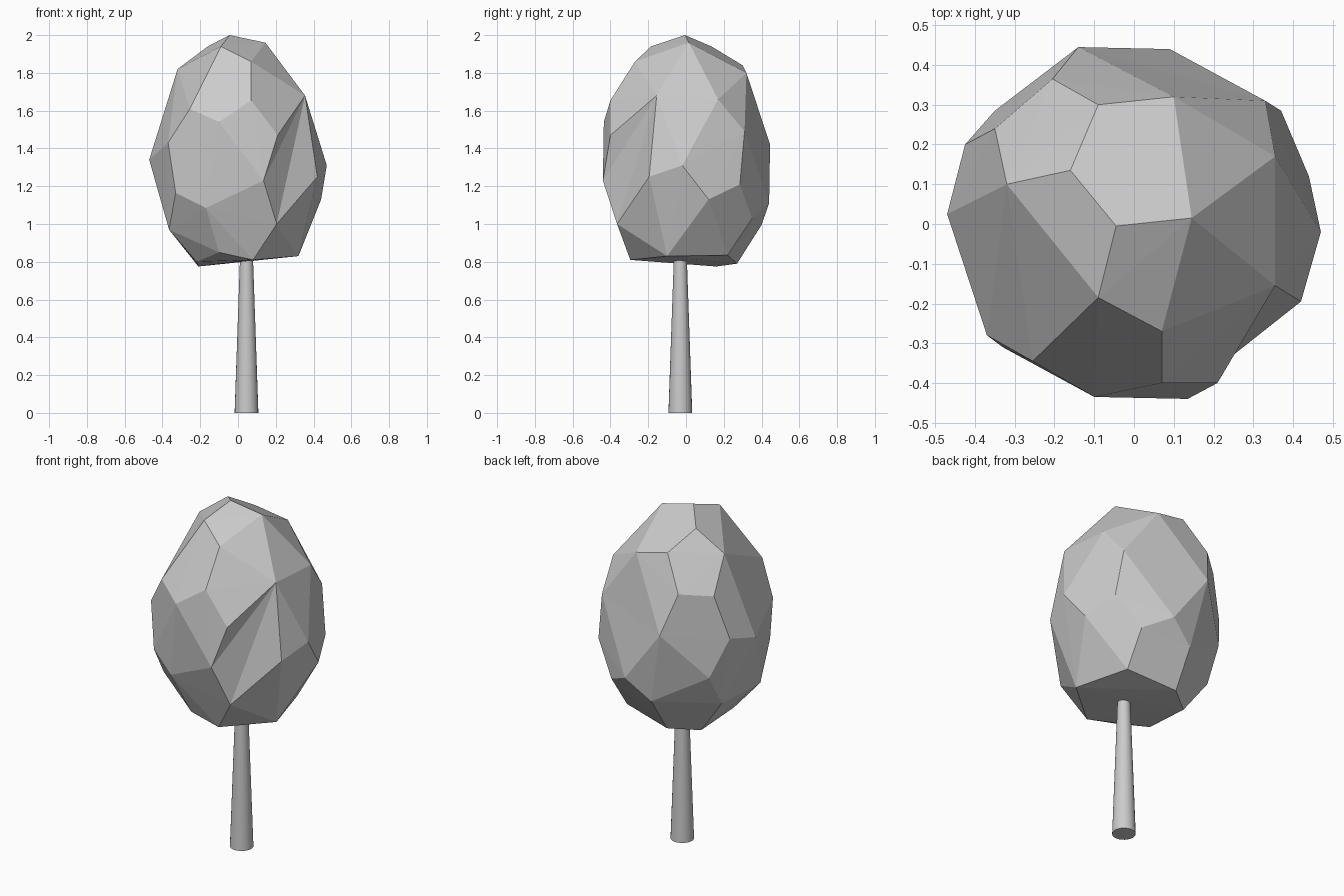
import bpy, bmesh
from mathutils import Vector

if "Cube" in bpy.data.objects:
    bpy.data.objects.remove(bpy.data.objects["Cube"])

# Corner points of the faceted crown, in rings from top to bottom
CORNERS = [
    # pole and cap
    (-.045, -.005, 2), (.145, .015, 1.96), (-.16, .135, 1.94), (-.09, -.185, 1.94),
    (.07, -.27, 1.86), (-.32, .10, 1.82), (-.09, .30, 1.84), (.10, .32, 1.80),
    # shoulder
    (.355, -.155, 1.68), (.355, .17, 1.66), (.07, -.40, 1.655), (-.205, .365, 1.65),
    (-.35, .24, 1.63), (-.255, -.345, 1.61), (-.10, -.435, 1.54),
    # widest belt
    (.33, .31, 1.49), (.21, -.40, 1.47), (-.37, -.28, 1.43), (-.14, .445, 1.42),
    (-.425, .20, 1.385), (-.47, .025, 1.34), (.47, -.02, 1.31), (.42, -.195, 1.25),
    (.135, -.44, 1.23), (.37, .285, 1.21),
    # lower belt
    (-.35, .285, 1.165), (-.33, -.31, 1.165), (.44, .12, 1.13), (.09, .44, 1.11),
    (-.17, -.385, 1.085), (.24, .35, 1.03), (.205, -.365, 1.0), (-.055, .40, .995),
    (-.36, .18, .98), (-.365, -.17, .97),
    # underside
    (-.10, -.29, .85), (.23, .22, .835), (.32, -.10, .83), (.08, -.295, .81),
    (-.22, -.13, .80), (-.065, .27, .79), (-.21, .16, .775),
]


def finish(bm, name):
    bmesh.ops.recalc_face_normals(bm, faces=bm.faces[:])
    me = bpy.data.meshes.new(name)
    bm.to_mesh(me)
    bm.free()
    ob = bpy.data.objects.new(name, me)
    bpy.context.collection.objects.link(ob)
    return ob


# Crown: hull the corners while slightly inflated so none is lost, then restore them
bm = bmesh.new()
centre, size = Vector((0, 0, 1.36)), Vector((.47, .45, .64))
home = {}
for i, c in enumerate(CORNERS):
    p = Vector(c) - centre
    d = Vector(a / b for a, b in zip(p, size)).normalized()
    v = bm.verts.new(centre + p.lerp(d * size, .4))
    home[v] = Vector(c)
bmesh.ops.convex_hull(bm, input=bm.verts[:])
for v, c in home.items():
    if v.is_valid:
        v.co = c
bm.verts.ensure_lookup_table()

# Dented facet on the front right of the crown
near = lambda i: min(bm.verts, key=lambda v: (v.co - Vector(CORNERS[i])).length)
ring = [near(i) for i in (8, 16, 23, 31, 22)]
inside = [f for f in bm.faces if all(v in ring for v in f.verts)]
if len(inside) == 3:
    bmesh.ops.delete(bm, geom=inside, context='FACES_ONLY')
    for a, b in zip(ring[1:], ring[2:]):
        e = bm.edges.get((a, b)) or bm.edges.new((a, b))
        bm.faces.new((ring[0], a, b))
    for e in [e for e in bm.edges if not e.link_faces]:
        bm.edges.remove(e)
finish(bm, "crown")

# Trunk: tapered round post, sunk a little into the crown
bpy.ops.mesh.primitive_cone_add(vertices=24, radius1=.063, radius2=.033, depth=.86,
                                location=(.045, -.03, .43))
trunk = bpy.context.object
trunk.name = "trunk"
bpy.ops.object.shade_smooth_by_angle()
